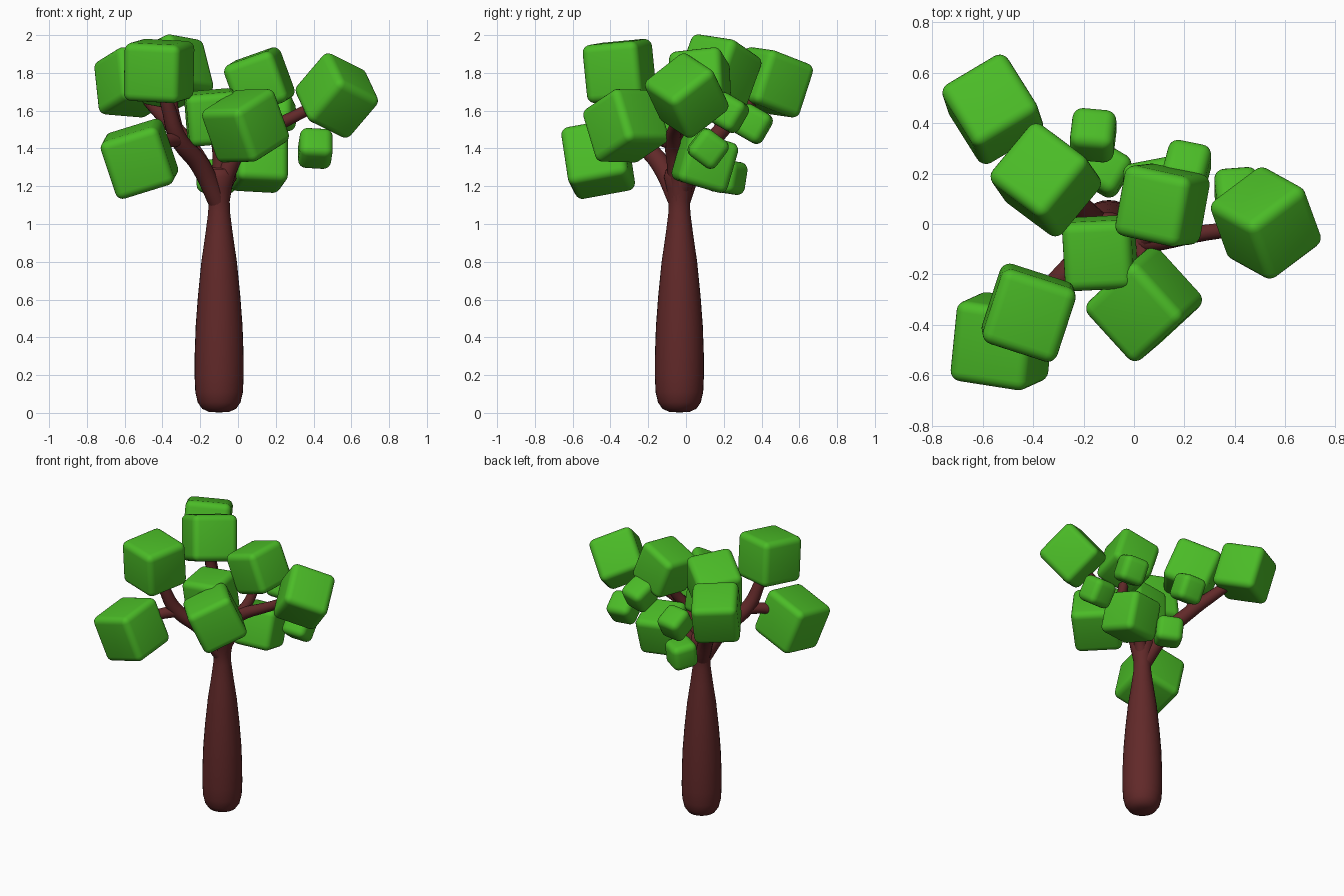
import bpy
from mathutils import Vector, Matrix

if "Cube" in bpy.data.objects:
    bpy.data.objects.remove(bpy.data.objects["Cube"])

def material(name, rgb):
    m = bpy.data.materials.new(name)
    m.diffuse_color = (*rgb, 1)
    m.use_nodes = True
    m.node_tree.nodes["Principled BSDF"].inputs["Base Color"].default_value = m.diffuse_color
    return m

BARK = material("bark", (0.12, 0.022, 0.022))
LEAF = material("leaf", (0.07, 0.5, 0.02))

# tube with varying radius along a smooth path
def limb(name, pts, sides=6):
    cu = bpy.data.curves.new(name, 'CURVE')
    cu.dimensions = '3D'
    cu.bevel_depth = 1.0
    cu.bevel_resolution = sides
    cu.resolution_u = 6
    cu.use_fill_caps = True
    sp = cu.splines.new('BEZIER')
    sp.bezier_points.add(len(pts) - 1)
    for bp, (x, y, z, r) in zip(sp.bezier_points, pts):
        bp.co = (x, y, z)
        bp.radius = r
        bp.handle_left_type = bp.handle_right_type = 'AUTO'
    cu.materials.append(BARK)
    ob = bpy.data.objects.new(name, cu)
    bpy.context.collection.objects.link(ob)

# rounded leaf cube: centre, size, one side axis and one up axis
def leaf(name, centre, size, side, up, bevel=0.042):
    n = Vector(up).normalized()
    p = Vector(side)
    p = (p - n * p.dot(n)).normalized()
    q = n.cross(p)
    rot = Matrix((p, q, n)).transposed().to_4x4()
    bpy.ops.mesh.primitive_cube_add(size=size)
    ob = bpy.context.object
    ob.name = name
    ob.matrix_world = Matrix.Translation(centre) @ rot
    b = ob.modifiers.new("round", 'BEVEL')
    b.width = bevel
    b.segments = 5
    ob.data.materials.append(LEAF)
    bpy.ops.object.shade_smooth()

# trunk: bulging at the base, waist below the fork
TX, TY = -0.10, -0.035
profile = [(0, 0.002), (0.055, 0.006), (0.09, 0.022), (0.113, 0.055), (0.126, 0.11),
           (0.13, 0.2), (0.129, 0.32), (0.124, 0.46), (0.112, 0.62), (0.094, 0.8),
           (0.072, 0.95), (0.058, 1.06), (0.056, 1.12), (0.068, 1.19), (0.082, 1.25),
           (0.07, 1.29), (0, 1.31)]
bpy.ops.mesh.primitive_circle_add(vertices=4)
trunk = bpy.context.object
trunk.name = "trunk"
me = trunk.data
me.clear_geometry()
me.from_pydata([(r, 0, z) for r, z in profile],
               [(i, i + 1) for i in range(len(profile) - 1)], [])
s = trunk.modifiers.new("lathe", 'SCREW')
s.steps = s.render_steps = 32
s.use_merge_vertices = True
s.use_normal_calculate = True
s.use_smooth_shade = True
trunk.location = (TX, TY, 0)
me.materials.append(BARK)

# main branches
limb("left_front_branch", [(TX, TY, 1.1, .05), (-.2, -.13, 1.31, .052), (-.32, -.25, 1.46, .046),
                           (-.37, -.31, 1.62, .037), (-.41, -.34, 1.75, .03)])
limb("left_front_twig", [(-.31, -.24, 1.45, .04), (-.41, -.35, 1.43, .035), (-.5, -.44, 1.37, .03)])
limb("left_back_branch", [(TX, TY, 1.1, .05), (-.2, .05, 1.32, .05), (-.33, .19, 1.5, .044),
                          (-.44, .31, 1.62, .037), (-.54, .43, 1.73, .03)])
limb("left_back_twig", [(-.33, .19, 1.5, .04), (-.35, .19, 1.62, .034), (-.35, .18, 1.75, .03)])
limb("right_branch", [(TX, TY, 1.1, .05), (-.05, -.05, 1.3, .05), (.04, -.07, 1.43, .042),
                      (.28, -.035, 1.56, .032), (.48, -.01, 1.66, .028)])
limb("right_front_twig", [(.02, -.06, 1.42, .038), (.04, -.16, 1.46, .032), (.04, -.28, 1.51, .028)])
limb("right_top_twig", [(.05, -.07, 1.44, .036), (.1, 0, 1.56, .032), (.11, .06, 1.7, .028)])
limb("middle_twig", [(TX, TY, 1.2, .045), (-.1, -.05, 1.38, .036), (-.13, -.09, 1.52, .03)])
limb("back_twig", [(TX, TY, 1.15, .045), (-.02, .02, 1.28, .038), (.08, .08, 1.32, .03)])

# large leaf cubes
leaf("leaf_right", (.523, .004, 1.68), .30, (.61, -.34, .72), (.745, .56, -.37))
leaf("leaf_left_low", (-.522, -.465, 1.345), .325, (.93, -.15, .31), (-.31, -.14, .93))
leaf("leaf_left_front", (-.418, -.352, 1.81), .31, (.95, -.31, 0), (.02, -.1, .99))
leaf("leaf_left_back", (-.56, .455, 1.75), .30, (.84, .5, -.07), (-.1, .3, .93))
leaf("leaf_left_top", (-.35, .175, 1.805), .305, (.63, .74, -.15), (-.23, .33, .92))
leaf("leaf_top", (.113, .075, 1.755), .285, (.92, -.2, .3), (-.34, -.04, .93))
leaf("leaf_front", (.04, -.318, 1.52), .31, (.64, -.76, .1), (-.32, -.27, .9))
leaf("leaf_middle", (-.135, -.115, 1.565), .275, (1, .05, .08), (-.08, -.1, .98))
leaf("leaf_low", (.11, .1, 1.33), .275, (.96, .2, 0), (0, .28, .96))

# small leaf cubes
leaf("small_leaf_right", (.41, .117, 1.4), .175, (1, .12, 0), (0, .6, .8))
leaf("small_leaf_back", (-.162, .352, 1.53), .175, (.98, -.12, 0), (0, .5, .87))
leaf("small_leaf_top", (.21, .222, 1.59), .175, (.97, -.2, .1), (0, .5, .87))
leaf("small_leaf_low", (-.115, .215, 1.25), .175, (.85, -.5, .1), (0, .15, .98))
